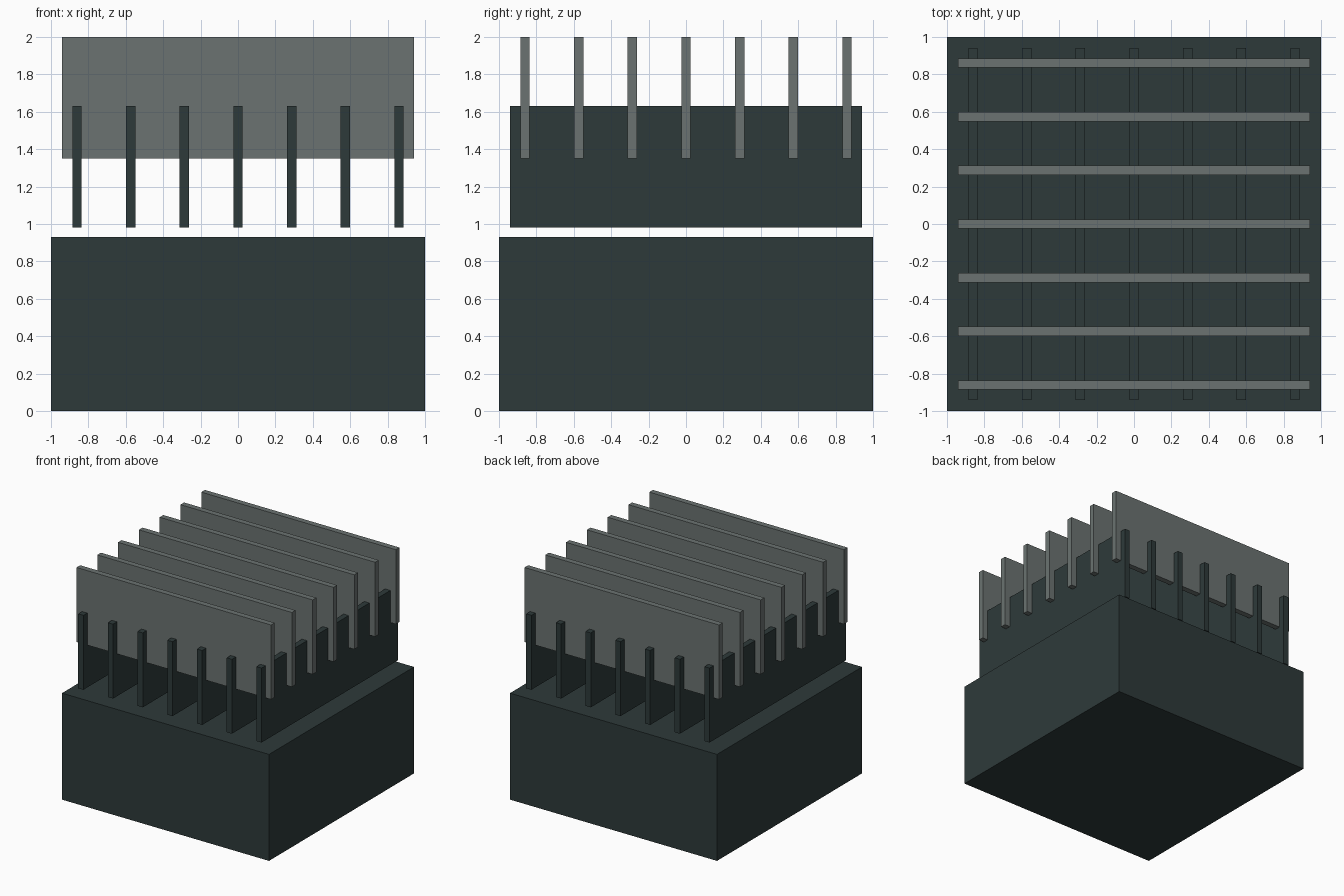
import bpy

if "Cube" in bpy.data.objects:
    bpy.data.objects.remove(bpy.data.objects["Cube"])

def material(name, rgb):
    m = bpy.data.materials.new(name)
    m.diffuse_color = (*rgb, 1.0)
    m.use_nodes = True
    m.node_tree.nodes["Principled BSDF"].inputs["Base Color"].default_value = m.diffuse_color
    return m

dark = material("dark slate", (0.027, 0.042, 0.042))
grey = material("weathered grey", (0.147, 0.171, 0.165))

def box(name, size, centre, mat):
    bpy.ops.mesh.primitive_cube_add(size=1, location=centre)
    ob = bpy.context.object
    ob.name = name
    ob.scale = size
    bpy.ops.object.transform_apply(location=False, rotation=False, scale=True)
    ob.data.materials.append(mat)
    return ob

COUNT, PITCH = 7, 0.287
LENGTH, THICK, HEIGHT = 1.88, 0.05, 0.65

# solid base block
box("base_block", (2, 2, 0.93), (0, 0, 0.465), dark)

# two crossing layers of upright slats, the lower one floating above the base
for i in range(COUNT):
    p = (i - (COUNT - 1) / 2) * PITCH
    box(f"lower_slat_{i + 1}", (THICK, LENGTH, HEIGHT), (p, 0, 1.305), dark)
    box(f"upper_slat_{i + 1}", (LENGTH, THICK, HEIGHT), (0, p, 1.675), grey)
